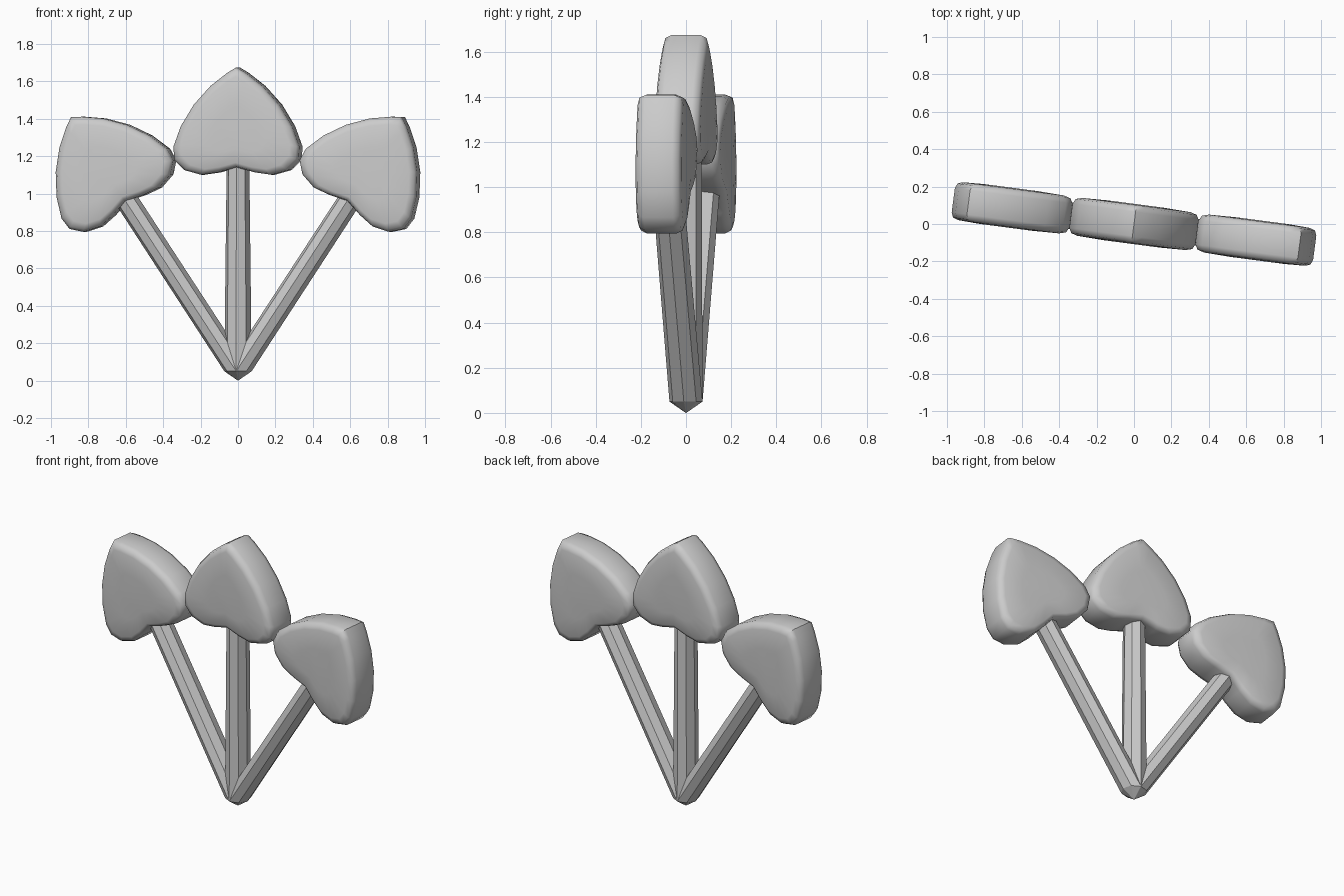
import bpy, bmesh, math
from mathutils import Matrix, Vector

cube = bpy.data.objects.get("Cube")
if cube:
    bpy.data.objects.remove(cube)

grey = bpy.data.materials.new("plain_grey")
grey.use_nodes = True
colour = (0.6, 0.6, 0.6, 1)
grey.diffuse_color = colour
grey.node_tree.nodes["Principled BSDF"].inputs["Base Color"].default_value = colour

BASE_Z = 0.05
TURN = Matrix.Rotation(math.radians(-7.5), 4, 'Z')   # whole fan is turned slightly


def fan(angle):
    """Swing a part sideways about the shared base."""
    pivot = Matrix.Translation((0, 0, BASE_Z))
    return TURN @ pivot @ Matrix.Rotation(math.radians(angle), 4, 'Y') @ pivot.inverted()


def loft(name, rings, smooth=False):
    """Skin a closed solid through rings with equal point counts."""
    bm = bmesh.new()
    loops = [[bm.verts.new(p) for p in ring] for ring in rings]
    n = len(loops[0])
    for a, b in zip(loops, loops[1:]):
        for i in range(n):
            j = (i + 1) % n
            bm.faces.new((a[i], a[j], b[j], b[i]))
    bm.faces.new(loops[0])
    bm.faces.new(loops[-1])
    bmesh.ops.remove_doubles(bm, verts=bm.verts, dist=0.0005)
    bmesh.ops.recalc_face_normals(bm, faces=bm.faces)
    mesh = bpy.data.meshes.new(name)
    bm.to_mesh(mesh)
    bm.free()
    mesh.materials.append(grey)
    obj = bpy.data.objects.new(name, mesh)
    bpy.context.collection.objects.link(obj)
    if smooth:
        bpy.ops.object.select_all(action='DESELECT')
        obj.select_set(True)
        bpy.context.view_layer.objects.active = obj
        bpy.ops.object.shade_smooth_by_angle(angle=math.radians(50))
    return obj


def octagon(rx, ry, z):
    return [Vector((rx * math.cos(k * math.pi / 4), ry * math.sin(k * math.pi / 4), z))
            for k in range(8)]


# Half outline of the leaf, from tip to notch
HALF = [(0, 1.675), (0.05, 1.645), (0.14, 1.575), (0.23, 1.475), (0.30, 1.36),
        (0.34, 1.25), (0.335, 1.18), (0.28, 1.125), (0.19, 1.10), (0.10, 1.113), (0, 1.14)]
OUTLINE = HALF + [(-x, z) for x, z in HALF[-2:0:-1]]
CENTRE_Z = 1.32
# Depth and scale of each ring, giving rounded rims and slightly domed faces
RIM = [(0.107, 0.45), (0.102, 0.86), (0.092, 0.96), (0.065, 1.0)]
LAYERS = [(-y, s) for y, s in RIM] + RIM[::-1]


def leaf(name, angle):
    place = fan(angle)
    rings = [[place @ Vector((x * s, y, CENTRE_Z + (z - CENTRE_Z) * s)) for x, z in OUTLINE]
             for y, s in LAYERS]
    loft(name, rings, smooth=True)


def stem(name, angle):
    # All stems grow from the same flat ring at the base
    bottom = [TURN @ p for p in octagon(0.074, 0.074, BASE_Z)]
    top = [fan(angle) @ p for p in octagon(0.061, 0.07, 1.17)]
    loft(name, [bottom, top])


for side, angle in (("middle", 0), ("left", 33.3), ("right", -33.3)):
    leaf(side + "_leaf", angle)
    stem(side + "_stem", angle)

# Pointed foot below the stems
loft("foot_point", [[TURN @ p for p in octagon(r, r, z)]
                    for r, z in ((0.001, 0), (0.074, BASE_Z))])
